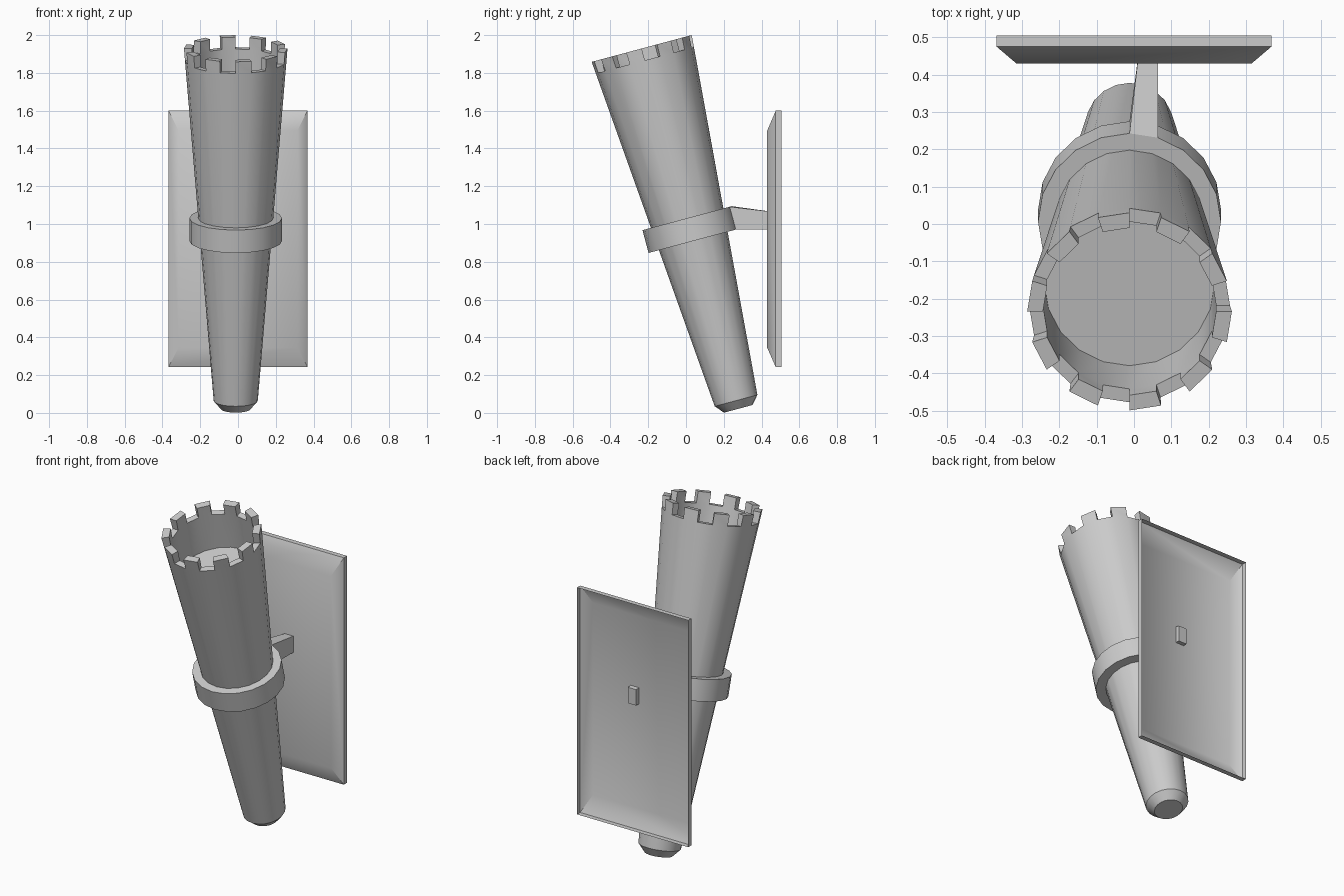
import bpy, bmesh, math
from mathutils import Matrix, Vector

if "Cube" in bpy.data.objects:
    bpy.data.objects.remove(bpy.data.objects["Cube"])

SIDES = 20
TILT = Matrix.Translation((-0.012, 0.265, 0.065)) @ Matrix.Rotation(math.radians(15), 4, 'X')


def finish(bm, name, matrix=None, smooth=None):
    if matrix:
        bm.transform(matrix)
    me = bpy.data.meshes.new(name)
    bm.to_mesh(me)
    bm.free()
    ob = bpy.data.objects.new(name, me)
    bpy.context.collection.objects.link(ob)
    if smooth:
        bpy.ops.object.select_all(action='DESELECT')
        ob.select_set(True)
        bpy.context.view_layer.objects.active = ob
        bpy.ops.object.shade_smooth_by_angle(angle=math.radians(smooth))
    return ob


def polar(r, i, z):
    a = 2 * math.pi * i / SIDES
    return Vector((r * math.cos(a), r * math.sin(a), z))


def lathe(bm, profile, closed=False):
    """Revolve (radius, z) points; returns one list of faces per band."""
    rings = [[bm.verts.new(polar(r, i, z)) for i in range(SIDES)] for r, z in profile]
    pairs = list(zip(rings, rings[1:] + rings[:1])) if closed else list(zip(rings, rings[1:]))
    bands = []
    for a, b in pairs:
        bands.append([bm.faces.new((a[i], a[(i + 1) % SIDES], b[(i + 1) % SIDES], b[i]))
                      for i in range(SIDES)])
    if not closed:
        bm.faces.new(rings[0][::-1])
        bm.faces.new(rings[-1])
    return bands


# torch handle: tapered, chamfered foot, hollow cup
bm = bmesh.new()
bands = lathe(bm, [(0.078, -0.045), (0.117, 0), (0.269, 1.865), (0.232, 1.865), (0.228, 1.64)])
# battlements: raise every other rim face
merlons = bands[2][1::2]
for f in bmesh.ops.extrude_discrete_faces(bm, faces=merlons)['faces']:
    for v in f.verts:
        outer = math.hypot(v.co.x, v.co.y) > 0.25
        k = 1.019 if outer else 1.0
        v.co = (v.co.x * k, v.co.y * k, 1.93)
bmesh.ops.remove_doubles(bm, verts=bm.verts, dist=1e-5)
bmesh.ops.recalc_face_normals(bm, faces=bm.faces)
finish(bm, "torch_handle", TILT, 30)

# holding ring
bm = bmesh.new()
lathe(bm, [(0.245, 0.875), (0.245, 1.0), (0.19, 1.0), (0.19, 0.875)], closed=True)
finish(bm, "holding_ring", TILT, 30)

# arm from one ring facet through the wall plate
bm = bmesh.new()
near = [TILT @ polar(0.245, i, z) for i, z in ((5, 0.875), (4, 0.875), (4, 1.0), (5, 1.0))]
far = [Vector((x, 0.455, z)) for x, z in ((0.012, 0.97), (0.065, 0.97), (0.065, 1.065), (0.012, 1.065))]
a = [bm.verts.new(p) for p in near]
b = [bm.verts.new(p) for p in far]
for i in range(4):
    j = (i + 1) % 4
    bm.faces.new((a[i], a[j], b[j], b[i]))
bm.faces.new(b)
bm.faces.new(a[::-1])
bmesh.ops.recalc_face_normals(bm, faces=bm.faces)
finish(bm, "arm")

# wall plate: dished shell, open at the back
bm = bmesh.new()
loops = []
for w, z0, z1, y in ((0.315, 0.345, 1.495, 0.43), (0.368, 0.243, 1.6, 0.475), (0.368, 0.243, 1.6, 0.505)):
    loops.append([bm.verts.new((x, y, z)) for x, z in ((-w, z0), (w, z0), (w, z1), (-w, z1))])
bm.faces.new(loops[0])
for p, q in zip(loops, loops[1:]):
    for i in range(4):
        j = (i + 1) % 4
        bm.faces.new((p[j], p[i], q[i], q[j]))
finish(bm, "wall_plate", None, 45)
